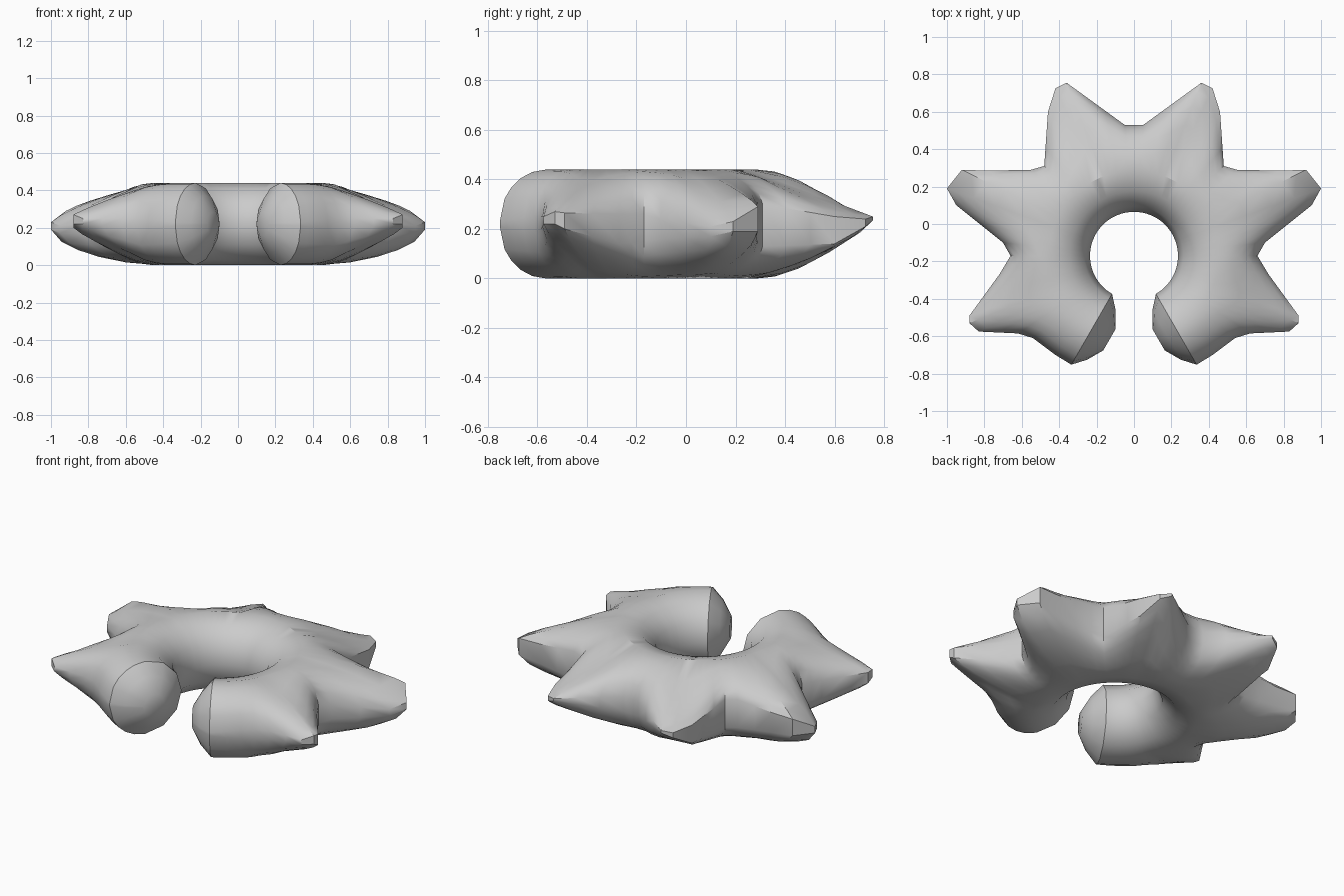
import bpy, bmesh, math
from mathutils import Vector

if "Cube" in bpy.data.objects:
    bpy.data.objects.remove(bpy.data.objects["Cube"])

CENTRE = Vector((0, -0.17))   # centre of the open ring
TUBE_R, TUBE, MID = 0.455, 0.22, 0.22

# Outer outline of the right half:
# x, y, rim top z, rim bottom z, fullness of the upper side, fullness of the lower side
OUTLINE = [
    (0.00, 0.53, .26, .17, 2.0, 2.0), (0.05, 0.53, .26, .17, 2.0, 2.0),
    (0.36, 0.755, .25, .235, 1.0, 1.3), (0.42, 0.725, .24, .21, 1.0, 1.25),
    (0.46, 0.60, .25, .14, 1.1, 1.3), (0.48, 0.31, .30, .13, 1.6, 1.7),
    (0.55, 0.29, .31, .14, 1.5, 1.6), (0.78, 0.285, .29, .17, 1.3, 1.5),
    (0.92, 0.29, .29, .19, 1.2, 1.5), (1.00, 0.19, .23, .19, 1.25, 1.7),
    (0.95, 0.10, .21, .17, 1.3, 1.6), (0.70, -0.10, .24, .16, 1.8, 1.8),
    (0.66, -0.17, .26, .15, 2.0, 1.9), (0.72, -0.27, .26, .14, 1.6, 1.5),
    (0.88, -0.49, .265, .20, 1.1, 1.2), (0.88, -0.53, .27, .22, 1.1, 1.2),
    (0.83, -0.575, .25, .22, 1.2, 1.2), (0.62, -0.585, .25, .20, 1.7, 1.7),
    (0.54, -0.61, .25, .19, 2.0, 2.0), (0.42, -0.70, .24, .20, 2.0, 2.0),
    (0.335, -0.752, .23, .21, 2.0, 2.0),
]


def resample(points, max_step):
    """Add in-between outline points so the ring stays round."""
    out = [points[0]]
    for a, b in zip(points, points[1:]):
        va, vb = Vector(a[:2]) - CENTRE, Vector(b[:2]) - CENTRE
        n = max(1, math.ceil(va.angle(vb) / max_step))
        for i in range(1, n + 1):
            out.append(tuple(p + (q - p) * i / n for p, q in zip(a, b)))
    return out


def section(x, y, zt, zb, p_top, p_low):
    """Radial cross-section: round inside, stretched out to the rim outside."""
    d = Vector((x, y)) - CENTRE
    reach = d.length - TUBE_R
    d.normalize()
    prof = []
    for i in range(7):
        a = math.radians(90 + 30 * i)
        prof.append((TUBE_R + TUBE * math.cos(a), MID + TUBE * math.sin(a)))
    steps = (0.3, 0.55, 0.75, 0.9, 1.0)

    def k(s, p):
        return max(0.0, 1 - s ** p) ** (1 / p)
    prof += [(TUBE_R + s * reach, zb * (1 - k(s, p_low))) for s in steps]
    prof += [(TUBE_R + s * reach, zt + (MID + TUBE - zt) * k(s, p_top))
             for s in reversed(steps)]
    return [Vector((CENTRE.x + d.x * r, CENTRE.y + d.y * r, z)) for r, z in prof]


rings = [section(*pt) for pt in resample(OUTLINE, math.radians(7))]

# Domed end of the ring
end = rings[-1]
d = (Vector(OUTLINE[-1][:2]) - CENTRE).normalized()
mid = Vector((CENTRE.x + d.x * TUBE_R, CENTRE.y + d.y * TUBE_R, MID))
forward = Vector((d.y, -d.x, 0))
for scale, depth in ((0.70, 0.06), (0.30, 0.11)):
    rings.append([mid + (v - mid) * scale + forward * depth for v in end])

# Skin the sections
bm = bmesh.new()
loops = [[bm.verts.new(v) for v in ring] for ring in rings]
for a, b in zip(loops, loops[1:]):
    n = len(a)
    for i in range(n):
        j = (i + 1) % n
        bm.faces.new((a[i], a[j], b[j], b[i]))
bm.faces.new(loops[-1])
bmesh.ops.recalc_face_normals(bm, faces=bm.faces)
mesh = bpy.data.meshes.new("spiked_open_ring")
bm.to_mesh(mesh)
bm.free()

ring_obj = bpy.data.objects.new("spiked_open_ring", mesh)
bpy.context.collection.objects.link(ring_obj)
bpy.context.view_layer.objects.active = ring_obj
ring_obj.select_set(True)
bpy.ops.object.shade_smooth_by_angle(angle=math.radians(35))

# Left half
mirror = ring_obj.modifiers.new("mirror", 'MIRROR')
mirror.use_clip = True
mirror.merge_threshold = 0.001
